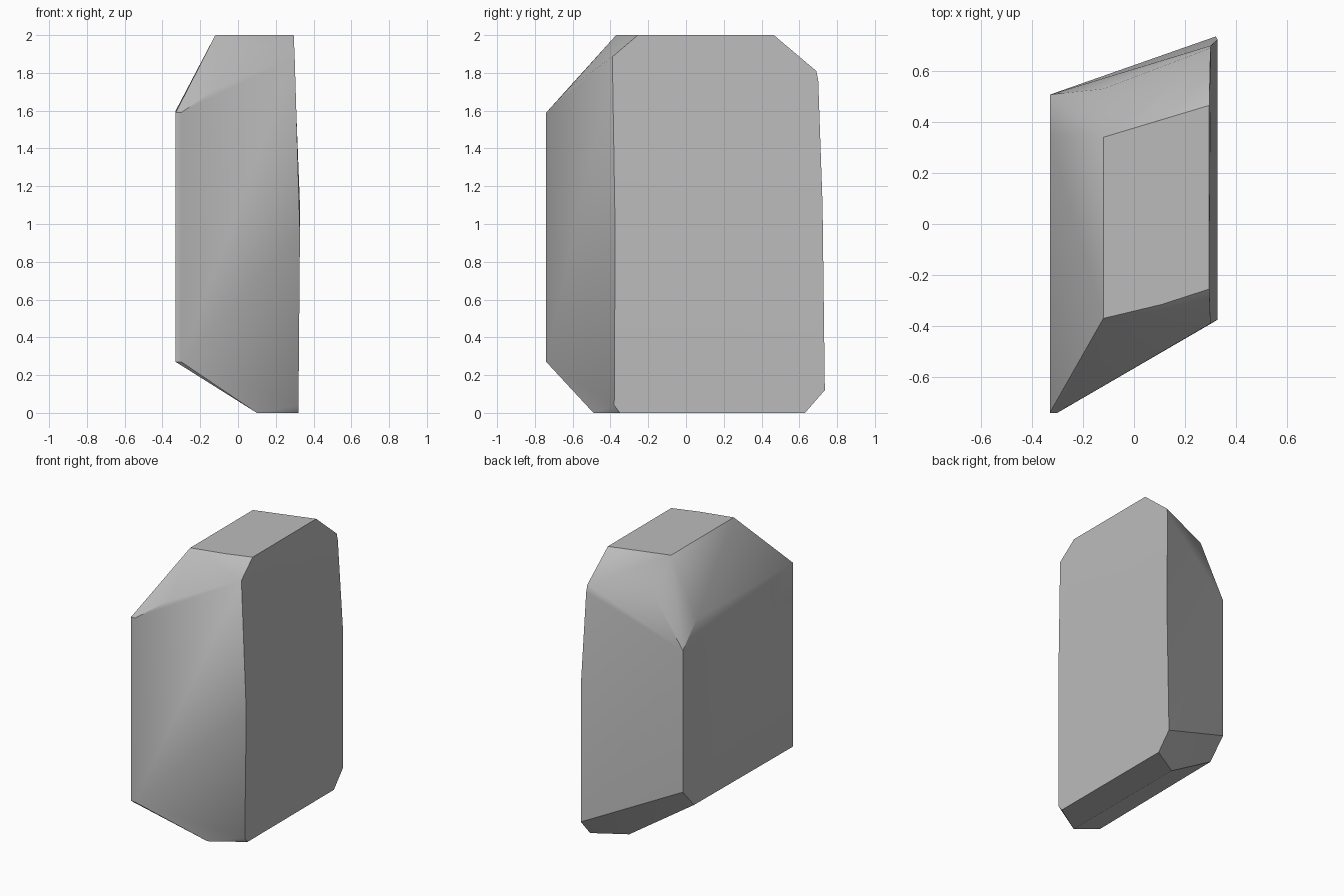
import bpy, bmesh, math

cube = bpy.data.objects.get("Cube")
if cube:
    bpy.data.objects.remove(cube, do_unlink=True)

# Stone colour
stone = bpy.data.materials.new("stone grey")
stone.use_nodes = True
grey = (0.5, 0.5, 0.5, 1)
stone.diffuse_color = grey
bsdf = stone.node_tree.nodes["Principled BSDF"]
bsdf.inputs["Base Color"].default_value = grey
bsdf.inputs["Roughness"].default_value = 0.9

# Corner points of each cut side of the rock
top = [(-.12, -.37, 2), (.11, -.315, 2), (.295, -.255, 2), (.295, .465, 2), (-.12, .34, 2)]
bottom = [(.10, -.49, 0), (.32, -.35, 0), (.32, .63, 0), (.10, .50, 0)]
narrow_side = [(-.33, -.74, .27), (-.33, -.74, 1.59), (-.33, .35, 1.6),
               (-.33, .507, 1.436), (-.33, .507, .42), (-.33, .38, .28)]
broad_side = [(.30, -.39, 1.885), (.328, -.375, .95), (.32, -.38, .04),
              (.32, .735, .12), (.328, .723, 1.1), (.302, .70, 1.76), (.30, .69, 1.81)]
front_chamfer = [(-.30, -.74, .27), (-.30, -.74, 1.59), (-.11, -.62, 1.72)]
back_chamfer = [(-.12, .53, 1.78)]

# Wrap the corners into one faceted solid
bm = bmesh.new()
for side in (top, bottom, narrow_side, broad_side, front_chamfer, back_chamfer):
    for point in side:
        bm.verts.new(point)
hull = bmesh.ops.convex_hull(bm, input=bm.verts)
loose = {v for v in hull["geom_interior"] + hull["geom_unused"] if isinstance(v, bmesh.types.BMVert)}
bmesh.ops.delete(bm, geom=list(loose), context="VERTS")
bmesh.ops.dissolve_limit(bm, angle_limit=math.radians(1), verts=bm.verts, edges=bm.edges)
bmesh.ops.recalc_face_normals(bm, faces=bm.faces)

mesh = bpy.data.meshes.new("rock")
bm.to_mesh(mesh)
bm.free()
mesh.materials.append(stone)
rock = bpy.data.objects.new("rock", mesh)
bpy.context.collection.objects.link(rock)

# Soft shading over shallow facets, crisp main edges
bpy.context.view_layer.objects.active = rock
rock.select_set(True)
bpy.ops.object.shade_smooth_by_angle(angle=math.radians(32))
